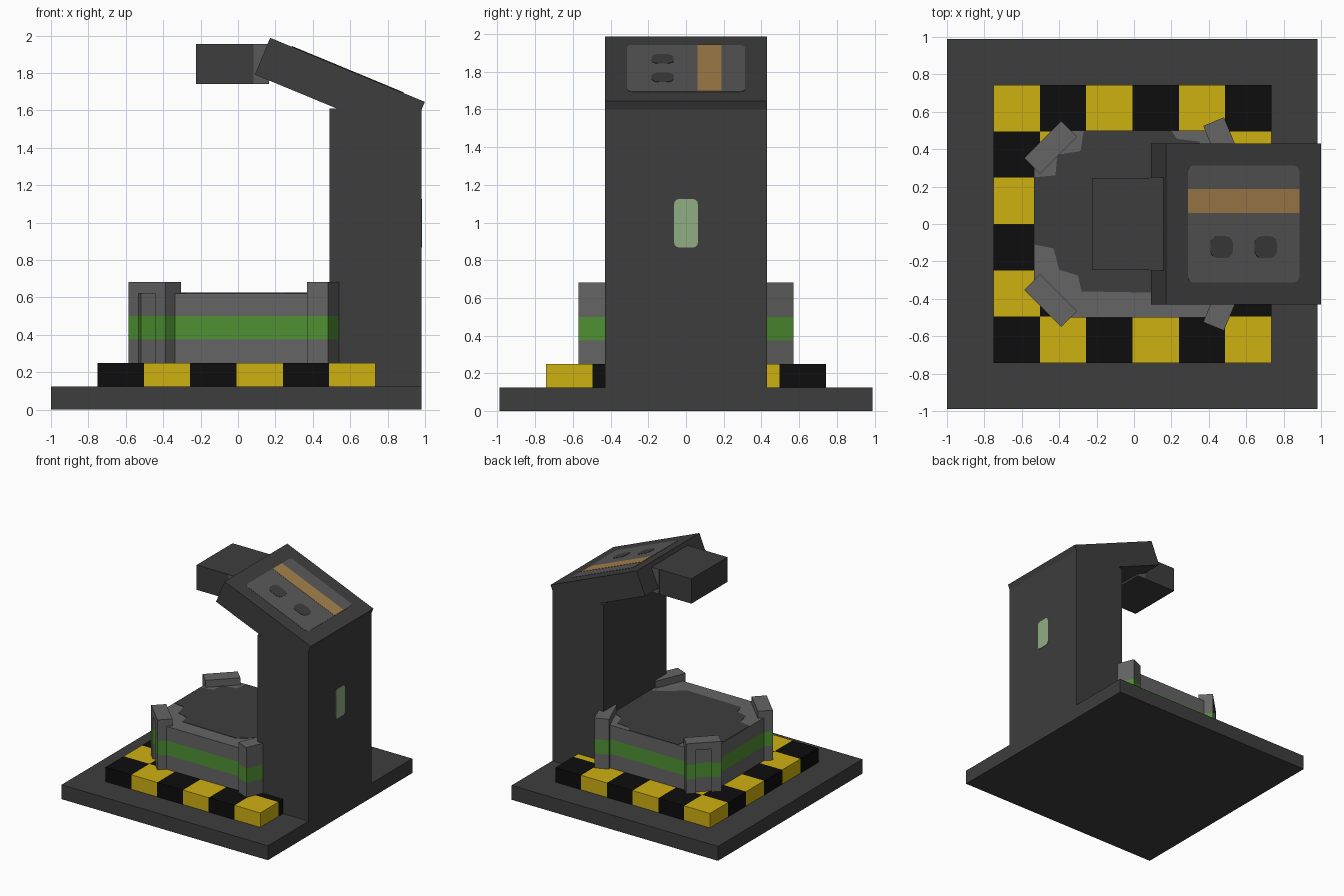
import bpy, bmesh, math
from mathutils import Matrix, Vector

if "Cube" in bpy.data.objects:
    bpy.data.objects.remove(bpy.data.objects["Cube"])


def mat(name, r, g, b):
    m = bpy.data.materials.new(name)
    m.diffuse_color = (r, g, b, 1)
    m.use_nodes = True
    m.node_tree.nodes["Principled BSDF"].inputs["Base Color"].default_value = m.diffuse_color
    return m


DARK = mat("dark grey", 0.047, 0.047, 0.047)
GREY = mat("mid grey", 0.128, 0.128, 0.128)
PANEL = mat("panel grey", 0.098, 0.098, 0.098)
YELLOW = mat("hazard yellow", 0.62, 0.44, 0.006)
BLACK = mat("hazard black", 0.004, 0.004, 0.004)
GREEN = mat("band green", 0.078, 0.28, 0.033)
MINT = mat("pale green", 0.28, 0.42, 0.23)
ORANGE = mat("dull orange", 0.38, 0.22, 0.07)


def finish(bm, name, mats, matrix=None):
    bmesh.ops.recalc_face_normals(bm, faces=bm.faces)
    me = bpy.data.meshes.new(name)
    bm.to_mesh(me)
    bm.free()
    for m in mats:
        me.materials.append(m)
    ob = bpy.data.objects.new(name, me)
    if matrix:
        ob.matrix_world = matrix
    bpy.context.collection.objects.link(ob)
    return ob


def add_prism(bm, pts, levels):
    """Stack a flat outline through the given heights."""
    rings = [[bm.verts.new((x, y, z)) for x, y in pts] for z in levels]
    n = len(pts)
    for a, b in zip(rings, rings[1:]):
        for i in range(n):
            j = (i + 1) % n
            bm.faces.new((a[i], a[j], b[j], b[i]))
    bm.faces.new(rings[0][::-1])
    bm.faces.new(rings[-1])


def prism(name, pts, levels, m, matrix=None):
    bm = bmesh.new()
    add_prism(bm, pts, levels)
    return finish(bm, name, [m], matrix)


def rect(x0, x1, y0, y1):
    return [(x0, y0), (x1, y0), (x1, y1), (x0, y1)]


def rounded(x0, x1, y0, y1, r):
    out = []
    for cx, cy, a0 in ((x1 - r, y1 - r, 0), (x0 + r, y1 - r, 90),
                       (x0 + r, y0 + r, 180), (x1 - r, y0 + r, 270)):
        for k in range(4):
            a = math.radians(a0 + 30 * k)
            out.append((cx + r * math.cos(a), cy + r * math.sin(a)))
    return out


def green_band(bm):
    for f in bm.faces:
        if 0.37 < f.calc_center_median().z < 0.505 and abs(f.normal.z) < 0.5:
            f.material_index = 1


# Base plate and column
prism("base_plate", rect(-1, 0.98, -0.99, 0.99), (0, 0.125), DARK)
prism("column", rect(0.49, 0.98, -0.43, 0.43), (0.125, 1.61), DARK)

# Checkered hazard block: each cell colours its top and its side
bm = bmesh.new()
bmesh.ops.create_grid(bm, x_segments=6, y_segments=6, size=0.5)
top = bmesh.ops.extrude_face_region(bm, geom=bm.faces[:])["geom"]
for v in (g for g in top if isinstance(g, bmesh.types.BMVert)):
    v.co.z = 1
for f in bm.faces:
    c = f.calc_center_median() * 0.99
    f.material_index = (math.floor(c.x * 6 + 3) + math.floor(c.y * 6 + 3)) % 2
finish(bm, "hazard_block", [BLACK, YELLOW],
       Matrix.Translation((-0.008, 0, 0.125)) @ Matrix.Diagonal((1.485, 1.487, 0.125, 1)))

# Chamfered pedestal with a green band
half = [(-0.535, 0.32), (-0.355, 0.5), (0.445, 0.5), (0.6, 0.126)]
outline = half + [(x, -y) for x, y in reversed(half)]
LEVELS = (0.25, 0.375, 0.5, 0.622)
bm = bmesh.new()
add_prism(bm, outline, LEVELS)
bm.normal_update()
green_band(bm)
finish(bm, "pedestal", [GREY, GREEN])

# Dark worn area painted on the pedestal top
worn = [(0.2, 0.497), (0.23, 0.455), (0.35, 0.44), (0.38, 0.34), (0.48, 0.3),
        (0.5, -0.2), (0.38, -0.26), (0.25, -0.37), (-0.28, -0.36), (-0.3, -0.275),
        (-0.4, -0.245), (-0.43, -0.13), (-0.532, -0.11), (-0.532, 0.25),
        (-0.42, 0.26), (-0.41, 0.37), (-0.285, 0.39), (-0.27, 0.497)]
prism("pedestal_top_pad", worn, (0.620, 0.625), DARK)

# Corner posts: the free corners have a shallow slot on the outside
slotted = [(-0.14, -0.06), (0.14, -0.06), (0.14, 0.06), (0.0635, 0.06),
           (0.0635, 0.04), (-0.0635, 0.04), (-0.0635, 0.06), (-0.14, 0.06)]
plain = rect(-0.14, 0.14, -0.06, 0.06)
for side, label in ((1, "back"), (-1, "front")):
    for end, cx, cy, ang, shape in (("outer", -0.445, 0.41, 45, slotted),
                                    ("inner", 0.479, 0.418, -67.5, plain)):
        ca, sa = math.cos(math.radians(ang)), math.sin(math.radians(ang))

        def place(pts):
            return [(cx + x * ca - y * sa, side * (cy + x * sa + y * ca)) for x, y in pts]

        bm = bmesh.new()
        add_prism(bm, place(shape), LEVELS)
        add_prism(bm, place(plain), (0.622, 0.683))
        bm.normal_update()
        green_band(bm)
        finish(bm, f"{label}_{end}_post", [GREY, GREEN])

# Sloping head; local x runs down the slope, z = 0 is its top face
head = Matrix.Translation((0.172, 0, 1.988)) @ Matrix.Rotation(math.radians(22.5), 4, 'Y')
prism("head", rect(0, 0.895, -0.43, 0.43), (-0.213, 0), DARK, head)
prism("head_panel", rounded(0.125, 0.77, -0.312, 0.312, 0.03), (-0.002, 0.002), PANEL, head)
prism("head_stripe", rect(0.126, 0.769, 0.06, 0.187), (-0.002, 0.004), ORANGE, head)
for i, x in enumerate((0.255, 0.51)):
    prism(f"head_button_{i + 1}", rounded(x, x + 0.13, -0.182, -0.065, 0.04),
          (-0.002, 0.004), DARK, head)

# Arm block hanging over the pedestal, with lighter rear side faces
prism("arm_block", rect(-0.225, 0.165, -0.247, 0.247), (1.74, 1.955), DARK)
for s, label in ((1, "back"), (-1, "front")):
    prism(f"arm_{label}_plate", rect(0.083, 0.165, s * 0.24, s * 0.249),
          (1.741, 1.954), PANEL)

# Pale green light on the rear of the column
face = Matrix(((0, 0, 1, 0.98), (1, 0, 0, 0), (0, 1, 0, 0), (0, 0, 0, 1)))
prism("column_light", rounded(-0.063, 0.063, 0.868, 1.125, 0.025), (-0.002, 0.003), MINT, face)
